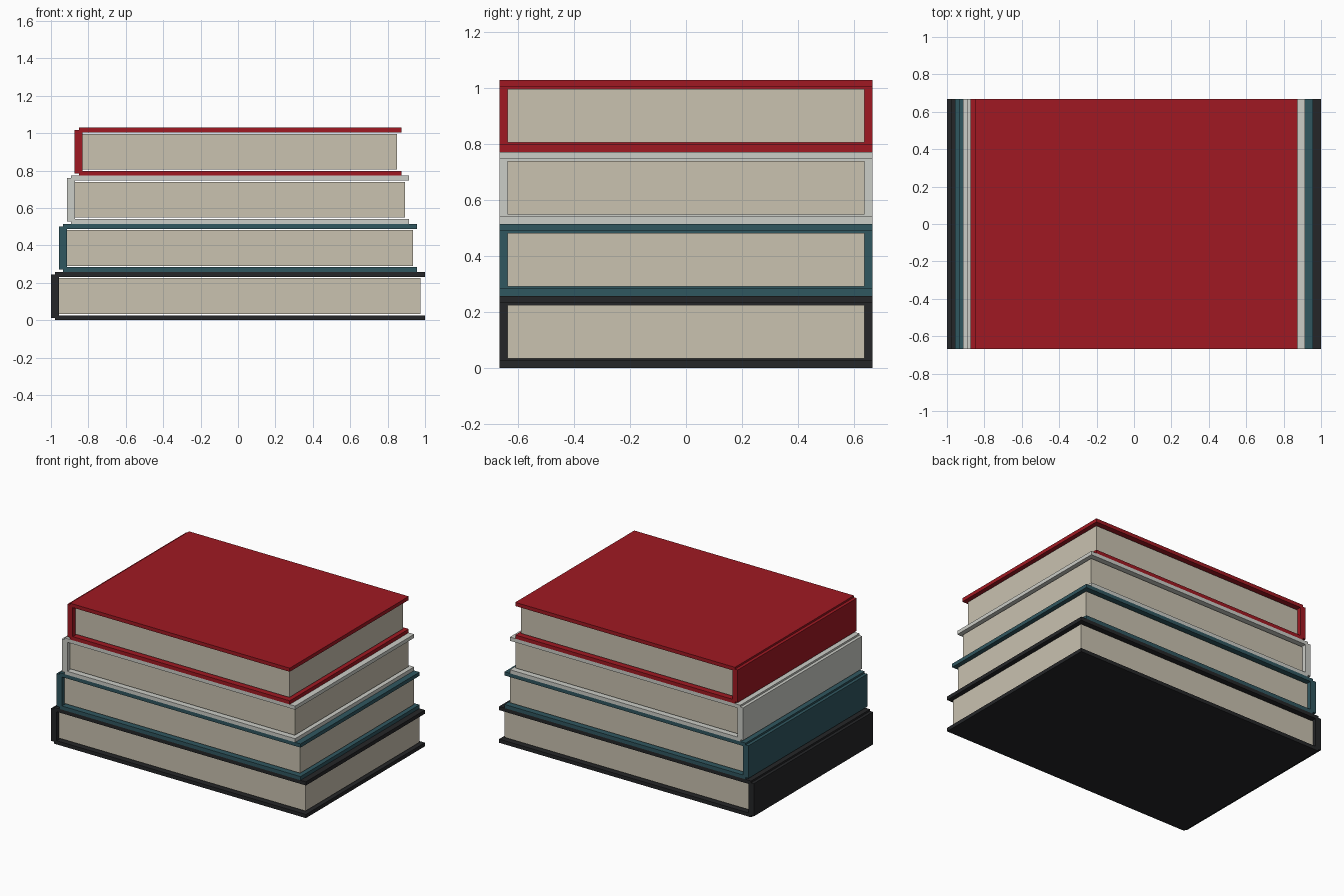
import bpy
import bmesh

if "Cube" in bpy.data.objects:
    bpy.data.objects.remove(bpy.data.objects["Cube"])

PITCH = 0.2575        # height of one book
DEPTH = 0.667         # half depth of the covers
COVER = 0.026         # board thickness


def material(name, rgb):
    m = bpy.data.materials.new(name)
    m.diffuse_color = (*rgb, 1)
    m.use_nodes = True
    m.node_tree.nodes["Principled BSDF"].inputs["Base Color"].default_value = m.diffuse_color
    return m


def box(name, x, y, z, mat):
    """Box from (min, max) ranges on each axis."""
    bm = bmesh.new()
    bmesh.ops.create_cube(bm, size=1)
    for v in bm.verts:
        v.co = [r[0] if c < 0 else r[1] for c, r in zip(v.co, (x, y, z))]
    me = bpy.data.meshes.new(name)
    bm.to_mesh(me)
    bm.free()
    me.materials.append(mat)
    ob = bpy.data.objects.new(name, me)
    bpy.context.collection.objects.link(ob)
    return ob


paper = material("paper", (0.585, 0.54, 0.435))
books = [
    ("black", (0.018, 0.019, 0.021)),
    ("teal", (0.03, 0.095, 0.117)),
    ("pale", (0.60, 0.61, 0.57)),
    ("red", (0.352, 0.0095, 0.016)),
]

# Stack of books, each a little narrower than the one below
for i, (colour, rgb) in enumerate(books):
    mat = material(colour + "_cloth", rgb)
    h = 1 - 0.0423 * i
    z = PITCH * i
    y = (-DEPTH, DEPTH)
    # cover boards
    boards = (-h + 0.022, h)
    box(colour + "_bottom_cover", boards, y, (z, z + COVER), mat)
    box(colour + "_top_cover", boards, y, (z + PITCH - COVER, z + PITCH), mat)
    # spine
    box(colour + "_spine", (-h, -h + 0.043), y, (z + 0.013, z + PITCH - 0.013), mat)
    # page block
    box(colour + "_pages", (-h + 0.043, h - 0.023), (-0.638, 0.638),
        (z + 0.033, z + PITCH - 0.033), paper)
